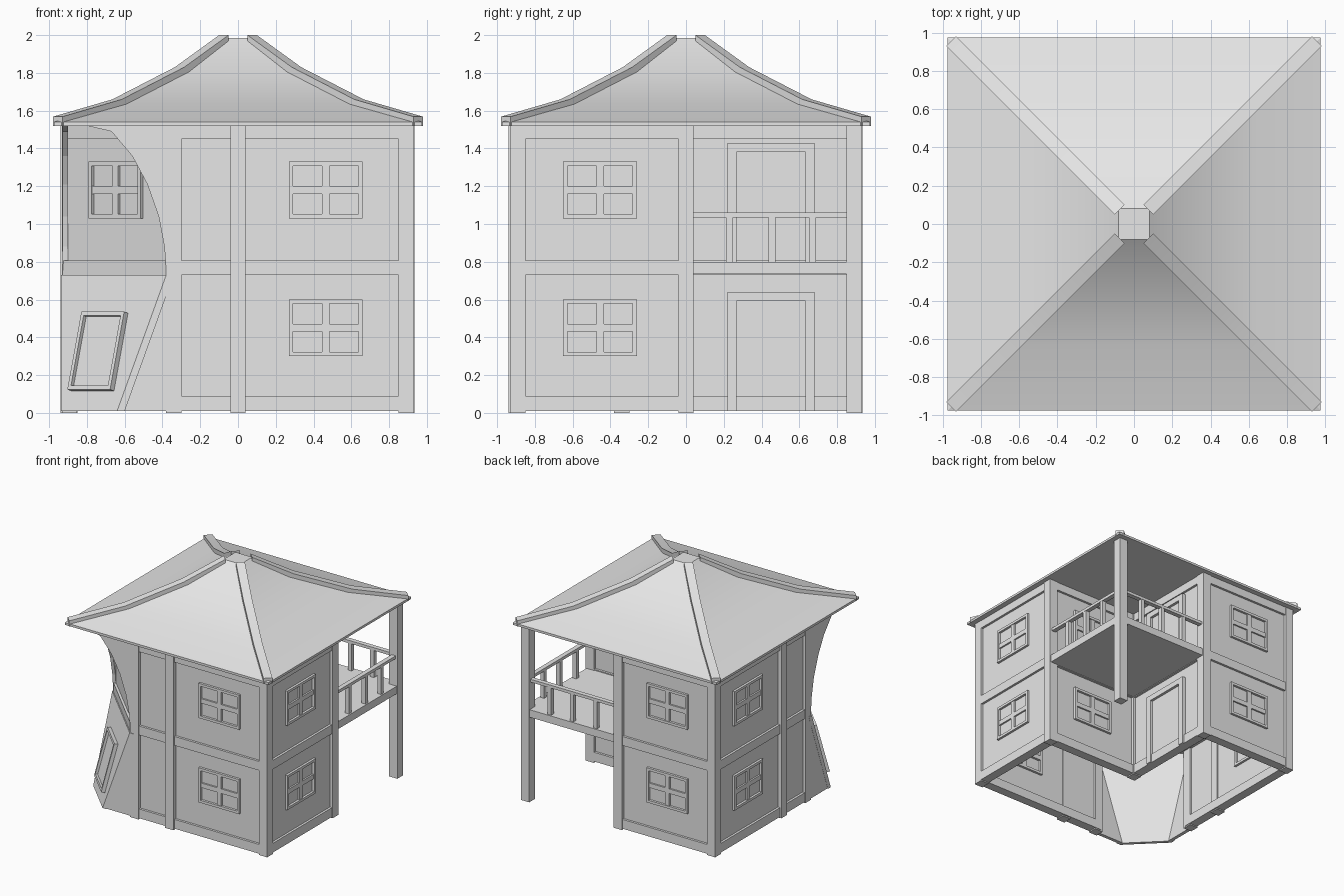
import bpy, math
from mathutils import Matrix, Vector

cube = bpy.data.objects.get("Cube")
if cube:
    bpy.data.objects.remove(cube, do_unlink=True)

grey = bpy.data.materials.new("plain grey")
grey.use_nodes = True
grey.diffuse_color = (0.8, 0.8, 0.8, 1)
grey.node_tree.nodes["Principled BSDF"].inputs["Base Color"].default_value = (0.8, 0.8, 0.8, 1)


def loft(name, rings, m=Matrix()):
    """Closed solid through rings of equal vertex count."""
    n = len(rings[0])
    verts = [m @ Vector(v) for ring in rings for v in ring]
    faces = [tuple(range(n))[::-1], tuple(range(len(verts) - n, len(verts)))]
    for r in range(len(rings) - 1):
        for i in range(n):
            j = (i + 1) % n
            faces.append((r * n + i, r * n + j, r * n + n + j, r * n + n + i))
    mesh = bpy.data.meshes.new(name)
    mesh.from_pydata(verts, [], faces)
    mesh.materials.append(grey)
    obj = bpy.data.objects.new(name, mesh)
    bpy.context.collection.objects.link(obj)
    # Consistent outward normals
    import bmesh
    bm = bmesh.new()
    bm.from_mesh(mesh)
    bmesh.ops.recalc_face_normals(bm, faces=bm.faces)
    bm.to_mesh(mesh)
    bm.free()
    return obj


def box(name, m, u0, u1, d0, d1, z0, z1):
    """Box in facade space: u along the wall, d outward, z up."""
    return loft(name, [[(u0, -d1, z), (u1, -d1, z), (u1, -d0, z), (u0, -d0, z)]
                       for z in (z0, z1)], m)


def facing(degrees):
    return Matrix.Rotation(math.radians(degrees), 4, 'Z')


def frame(name, m, u0, u1, d0, d1, z0, z1, w, sill=True):
    box(name + "_left_bar", m, u0, u0 + w, d0, d1, z0, z1)
    box(name + "_right_bar", m, u1 - w, u1, d0, d1, z0, z1)
    box(name + "_top_bar", m, u0 + w, u1 - w, d0, d1, z1 - w, z1)
    if sill:
        box(name + "_bottom_bar", m, u0 + w, u1 - w, d0, d1, z0, z0 + w)


def window(name, m, u, d, z):
    frame(name, m, u - 0.195, u + 0.195, d - 0.06, d + 0.02, z, z + 0.3, 0.022)
    box(name + "_mullion", m, u - 0.02, u + 0.02, d - 0.06, d + 0.015, z + 0.02, z + 0.28)
    box(name + "_crossbar", m, u - 0.175, u + 0.175, d - 0.06, d + 0.014, z + 0.13, z + 0.17)


def door(name, m, u, d, z):
    frame(name, m, u - 0.23, u + 0.23, d, d + 0.035, z, z + 0.63, 0.048, False)
    box(name + "_leaf", m, u - 0.182, u + 0.182, d, d + 0.012, z, z + 0.582)


def wall(name, m, u0, u1, d, opening, at, floors=(0, 1)):
    """Recessed wall with beams, and one window or door on each floor."""
    lowest = 0.01 if 0 in floors else 0.73
    box(name + "_wall", m, u0, u1, d - 0.06, d - 0.02, lowest, 1.525)
    beams = [(0.73, 0.808), (1.45, 1.525)] + ([(0.01, 0.09)] if 0 in floors else [])
    for i, (z0, z1) in enumerate(beams):
        box(f"{name}_beam_{i}", m, u0, u1, d - 0.08, d, z0, z1)
    for f in floors:
        if opening == "window":
            window(f"{name}_window_{f}", m, at, d - 0.02, (0.3, 1.03)[f])
        else:
            door(f"{name}_door_{f}", m, at, d - 0.02, (0.01, 0.8)[f])


# Outer and inner walls
wall("front", facing(0), -0.36, 0.91, 0.928, "window", 0.465)
wall("left", facing(90), -0.91, 0, 0.928, "window", -0.455)
wall("back", facing(180), 0, 0.91, 0.928, "window", 0.465)
wall("right", facing(-90), -0.91, 0.36, 0.928, "window", -0.465)
wall("inner_door", facing(90), 0, 0.88, 0.035, "door", 0.45)
wall("inner_window", facing(180), -0.88, 0, 0.035, "window", -0.465)
wall("corner", facing(-45), -0.39, 0.39, 0.925, "window", 0, (1,))

# Posts
posts = [(0.89, -0.89), (-0.89, 0.89), (0.89, 0.89), (0.895, 0), (0, 0.895), (0, 0),
         (0, -0.9), (-0.9, 0), (-0.34, -0.893), (-0.893, -0.34)]
for i, (x, y) in enumerate(posts):
    box(f"post_{i}", Matrix(), x - 0.04, x + 0.04, -y - 0.04, -y + 0.04, 0, 1.53)

# Upper floor and balcony slab
outline = [(-0.36, -0.9), (0.9, -0.9), (0.925, 0), (0.925, 0.925), (0, 0.925),
           (-0.9, 0.9), (-0.9, -0.36)]
loft("upper_floor", [[(x, y, z) for x, y in outline] for z in (0.735, 0.8)])

# Balcony railings on both open sides
for side, m, sign in (("left", facing(90), 1), ("back", facing(180), -1)):
    a, b = sorted((sign * 0.03, sign * 0.86))
    box(side + "_handrail", m, a, b, 0.875, 0.915, 1.035, 1.06)
    for i, u in enumerate((0.23, 0.455, 0.67)):
        box(f"{side}_baluster_{i}", m, sign * u - 0.018, sign * u + 0.018,
            0.877, 0.913, 0.8, 1.035)

# Cut corner: curved brackets above, cheeks below, mirrored over the diagonal
bracket = [(-0.34, 1.53), (-0.8, 1.52), (-0.67, 1.49), (-0.56, 1.36), (-0.48, 1.21),
           (-0.42, 1.04), (-0.39, 0.88), (-0.38, 0.75), (-0.34, 0.75)]
cheek = [(-0.34, 0.73), (-0.38, 0.73), (-0.63, 0.01), (-0.34, 0.01)]
for part, shape in (("curved_bracket", bracket), ("bay_cheek", cheek)):
    loft("front_" + part, [[(u, d, z) for u, z in shape] for d in (-0.93, -0.9)])
    loft("right_" + part, [[(d, u, z) for u, z in shape] for d in (-0.93, -0.9)])

# Sloping lower bay with a raised panel
loft("sloping_bay", [[(-a, -0.938, z), (-0.938, -a, z), (-0.938, 0.04 - a, z),
                      (0.04 - a, -0.938, z)] for a, z in ((0.64, 0.01), (0.38, 0.73))])
slope = (facing(-45) @ Matrix.Translation((0, -1.116, 0.01))
         @ Matrix.Rotation(-math.atan2(0.184, 0.72), 4, 'X'))
frame("bay_panel_frame", slope, -0.16, 0.16, -0.01, 0.03, 0.11, 0.535, 0.022)
box("bay_panel", slope, -0.14, 0.14, -0.01, 0.01, 0.13, 0.515)

# Swept roof with four raised hip ridges
profile = [(0.975, 1.54), (0.64, 1.635), (0.31, 1.805), (0.08, 1.985)]
corners = [(-1, -1), (1, -1), (1, 1), (-1, 1)]
smooth = [loft("roof", [[(h * x, h * y, z) for x, y in corners]
                        for h, z in [(0.975, 1.52)] + profile])]
ridge = [(0.955, 1.52, 1.568), (0.64, 1.61, 1.66), (0.31, 1.78, 1.83), (0.075, 1.95, 2.0)]
w = 0.025
for k in range(4):
    smooth.append(loft(f"hip_ridge_{k}", [
        [(h - w, h + w, lo), (h + w, h - w, lo), (h + w, h - w, hi), (h - w, h + w, hi)]
        for h, lo, hi in ridge], facing(90 * k)))

bpy.ops.object.select_all(action='DESELECT')
for obj in smooth:
    obj.select_set(True)
bpy.context.view_layer.objects.active = smooth[0]
bpy.ops.object.shade_smooth_by_angle(angle=math.radians(15))
